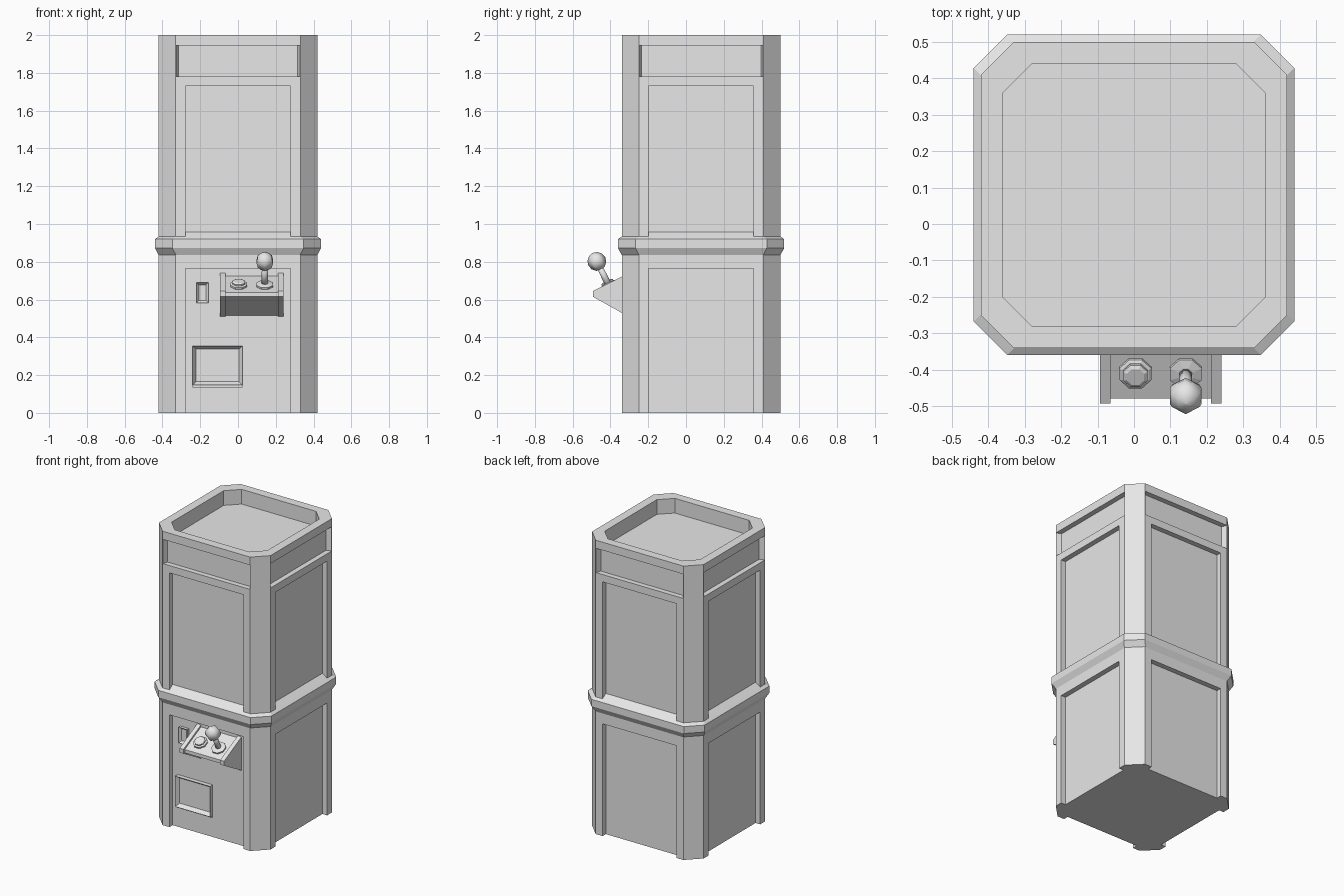
import bpy, bmesh
from math import pi, cos, sin, atan2
from mathutils import Matrix, Vector

cube = bpy.data.objects.get("Cube")
if cube:
    bpy.data.objects.remove(cube)

grey = bpy.data.materials.new("plain_grey")
grey.use_nodes = True
grey.diffuse_color = (0.8, 0.8, 0.8, 1)
grey.node_tree.nodes["Principled BSDF"].inputs["Base Color"].default_value = (0.8, 0.8, 0.8, 1)

CY = 0.08          # cabinet centre in y
HALF = 0.42        # cabinet half width
PANEL = 0.035      # depth of recessed panels
FACE = CY - HALF + PANEL   # front lower panel plane


def finish(name, bm):
    bmesh.ops.recalc_face_normals(bm, faces=bm.faces)
    mesh = bpy.data.meshes.new(name)
    bm.to_mesh(mesh)
    bm.free()
    mesh.materials.append(grey)
    obj = bpy.data.objects.new(name, mesh)
    bpy.context.collection.objects.link(obj)
    return obj


def loft(bm, rings):
    """Join rings of points with quads and cap both ends."""
    loops = [[bm.verts.new(p) for p in ring] for ring in rings]
    n = len(loops[0])
    for a, b in zip(loops, loops[1:]):
        for i in range(n):
            j = (i + 1) % n
            bm.faces.new((a[i], a[j], b[j], b[i]))
    bm.faces.new(loops[0][::-1])
    bm.faces.new(loops[-1])


def octagon(r, c, z):
    """Square of half width r with corners cut by c."""
    k = r - c
    pts = [(r, -k), (r, k), (k, r), (-k, r), (-r, k), (-r, -k), (-k, -r), (k, -r)]
    return [(x, y + CY, z) for x, y in pts]


def rect(y, w, z0, z1):
    return [Vector(p) for p in ((-w, y, z0), (w, y, z0), (w, y, z1), (-w, y, z1))]


def box(bm, x0, x1, y0, y1, z0, z1):
    loft(bm, [[(x0, y, z0), (x1, y, z0), (x1, y, z1), (x0, y, z1)] for y in (y0, y1)])


# Cabinet body: chamfered column
bm = bmesh.new()
loft(bm, [octagon(HALF, 0.09, z) for z in (0, 2)])
body = finish("cabinet_body", bm)

# Cutter: panels and sign recess on all four sides, and the hollow top
bm = bmesh.new()
out, flare = 0.04, 0.012
for k in range(4):
    turn = Matrix.Translation((0, CY, 0)) @ Matrix.Rotation(k * pi / 2, 4, "Z")
    sign = 0.035
    for w0, w1, d, z0, z1 in (
        (0.278, 0.278, PANEL, -0.1, 0.764),
        (0.278, 0.278, PANEL, 0.89, 1.73),
        (0.328 + flare * out / sign, 0.328 - flare, sign, 1.78, 1.945),
    ):
        rings = [rect(-HALF - out, w0, z0, z1), rect(-HALF + d, w1, z0, z1)]
        loft(bm, [[turn @ p for p in ring] for ring in rings])
loft(bm, [octagon(0.36, 0.08, z) for z in (1.9, 2.1)])
cutter = finish("recess_cutter", bm)
cutter.hide_render = True
cutter.hide_viewport = True
cutter.display_type = "WIRE"
cut = body.modifiers.new("recesses", "BOOLEAN")
cut.operation = "DIFFERENCE"
cut.solver = "EXACT"
cut.object = cutter

# Waist belt with sloped edges
bm = bmesh.new()
profile = [(0.38, 0.835), (0.42, 0.835), (0.44, 0.873), (0.44, 0.92), (0.42, 0.934), (0.38, 0.961)]
loft(bm, [octagon(r, 0.092, z) for r, z in profile])
finish("waist_belt", bm)


# Framed slot and door on the front panel
def framed(name, x0, x1, z0, z1, border, thick):
    bm = bmesh.new()
    box(bm, x0, x1, FACE - thick, FACE + 0.01, z0, z1)
    bmesh.ops.recalc_face_normals(bm, faces=bm.faces)
    front = min(bm.faces, key=lambda f: f.calc_center_median().y)
    bmesh.ops.inset_region(bm, faces=[front], thickness=border)
    bmesh.ops.translate(bm, verts=front.verts, vec=(0, thick - 0.004, 0))
    finish(name, bm)


framed("coin_slot", -0.22, -0.157, 0.583, 0.69, 0.018, 0.02)
framed("prize_door", -0.24, 0.023, 0.148, 0.355, 0.025, 0.03)
bm = bmesh.new()
box(bm, -0.24, 0.023, FACE - 0.012, FACE + 0.01, 0.135, 0.15)
finish("door_lip", bm)


# Control console: sloped shelf between two side plates
def console_part(name, x0, x1, inset):
    bm = bmesh.new()
    back = FACE + 0.005
    side = [(back, 0.742 - inset), (-0.493 + inset, 0.645 - inset * 0.5),
            (-0.493 + inset, 0.615), (back, 0.507 + inset * 0.5)]
    loft(bm, [[(x, y, z) for y, z in side] for x in (x0, x1)])
    finish(name, bm)


console_part("console_shelf", -0.08, 0.225, 0.014)
console_part("console_left_plate", 0.211, 0.24, 0)
console_part("console_right_plate", -0.094, -0.065, 0)


# Round controls standing square to the shelf
def lathe(name, x, profile, sides, phase, smooth=False):
    tilt = Matrix.Translation((x, -0.408, 0.674)) @ Matrix.Rotation(atan2(1, 2), 4, "X")
    bm = bmesh.new()
    rings = []
    for r, h in profile:
        angles = [phase + 2 * pi * i / sides for i in range(sides)]
        rings.append([tilt @ Vector((r * cos(a), r * sin(a), h)) for a in angles])
    loft(bm, rings)
    obj = finish(name, bm)
    if smooth:
        for f in obj.data.polygons:
            f.use_smooth = True


lathe("button_base", 0.004, [(0.047, -0.01), (0.047, 0.01), (0.04, 0.014)], 8, pi / 8)
lathe("button_cap", 0.004, [(0.036, 0), (0.036, 0.022), (0.026, 0.028)], 8, pi / 8)
lathe("stick_base", 0.142, [(0.047, -0.01), (0.047, 0.01), (0.022, 0.016)], 8, pi / 8)
lathe("stick_shaft", 0.142, [(0.019, 0), (0.017, 0.12)], 8, pi / 8, True)
steps = 6
ball = [(max(0.05 * sin(pi * i / steps), 0.001), 0.143 - 0.05 * cos(pi * i / steps))
        for i in range(steps + 1)]
lathe("stick_ball", 0.142, ball, 6, pi / 2, True)
